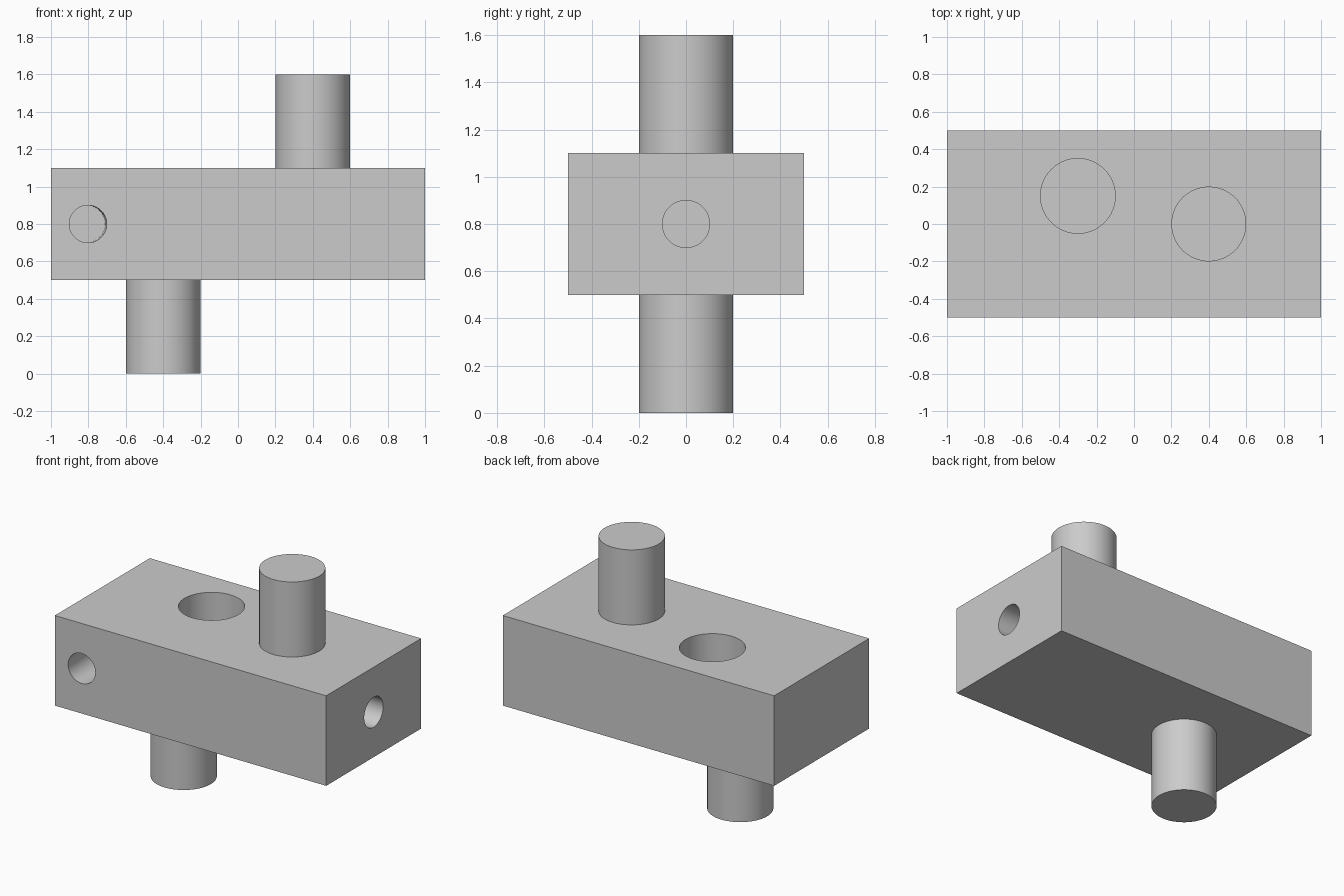
import bpy
from math import radians
from mathutils import Vector

default = bpy.data.objects.get("Cube")
if default:
    bpy.data.objects.remove(default, do_unlink=True)

grey = bpy.data.materials.new("light_grey")
grey.use_nodes = True
colour = (0.6, 0.6, 0.6, 1)
grey.diffuse_color = colour
grey.node_tree.nodes["Principled BSDF"].inputs["Base Color"].default_value = colour


def cylinder(name, start, direction, radius, length):
    """Cylinder running from start along direction."""
    axis = Vector(direction).normalized()
    bpy.ops.mesh.primitive_cylinder_add(
        vertices=64, radius=radius, depth=length,
        location=Vector(start) + axis * length / 2,
        rotation=axis.to_track_quat('Z', 'Y').to_euler())
    obj = bpy.context.object
    obj.name = name
    obj.data.materials.append(grey)
    return obj


def smooth(obj):
    bpy.ops.object.select_all(action='DESELECT')
    obj.select_set(True)
    bpy.context.view_layer.objects.active = obj
    bpy.ops.object.shade_smooth_by_angle(angle=radians(30))


# Rectangular block
bpy.ops.mesh.primitive_cube_add(size=1, location=(0, 0, 0.8))
block = bpy.context.object
block.name = "block"
block.scale = (2, 1, 0.6)
bpy.ops.object.transform_apply(location=False, rotation=False, scale=True)
block.data.materials.append(grey)

# Blind holes in the top, front and right end; each cutter starts outside the block
holes = {
    "top_hole": ((-0.3, 0.15, 1.2), (0, 0, -1), 0.2),
    "front_hole": ((-0.8, -0.6, 0.8), (-0.02, 1, 0), 0.1),
    "end_hole": ((1.1, 0, 0.8), (-1, 0, 0), 0.1),
}
for name, (start, direction, radius) in holes.items():
    cutter = cylinder(name + "_cutter", start, direction, radius, 0.5)
    cutter.hide_render = True
    bpy.context.view_layer.objects.active = block
    cut = block.modifiers.new(name, 'BOOLEAN')
    cut.operation = 'DIFFERENCE'
    cut.solver = 'EXACT'
    cut.object = cutter
    bpy.ops.object.modifier_apply(modifier=cut.name)
    bpy.data.objects.remove(cutter, do_unlink=True)
smooth(block)

# Round posts, seated slightly into the block
smooth(cylinder("upper_post", (0.4, 0, 1.05), (0, 0, 1), 0.2, 0.55))
smooth(cylinder("lower_post", (-0.4, 0, 0), (0, 0, 1), 0.2, 0.55))
